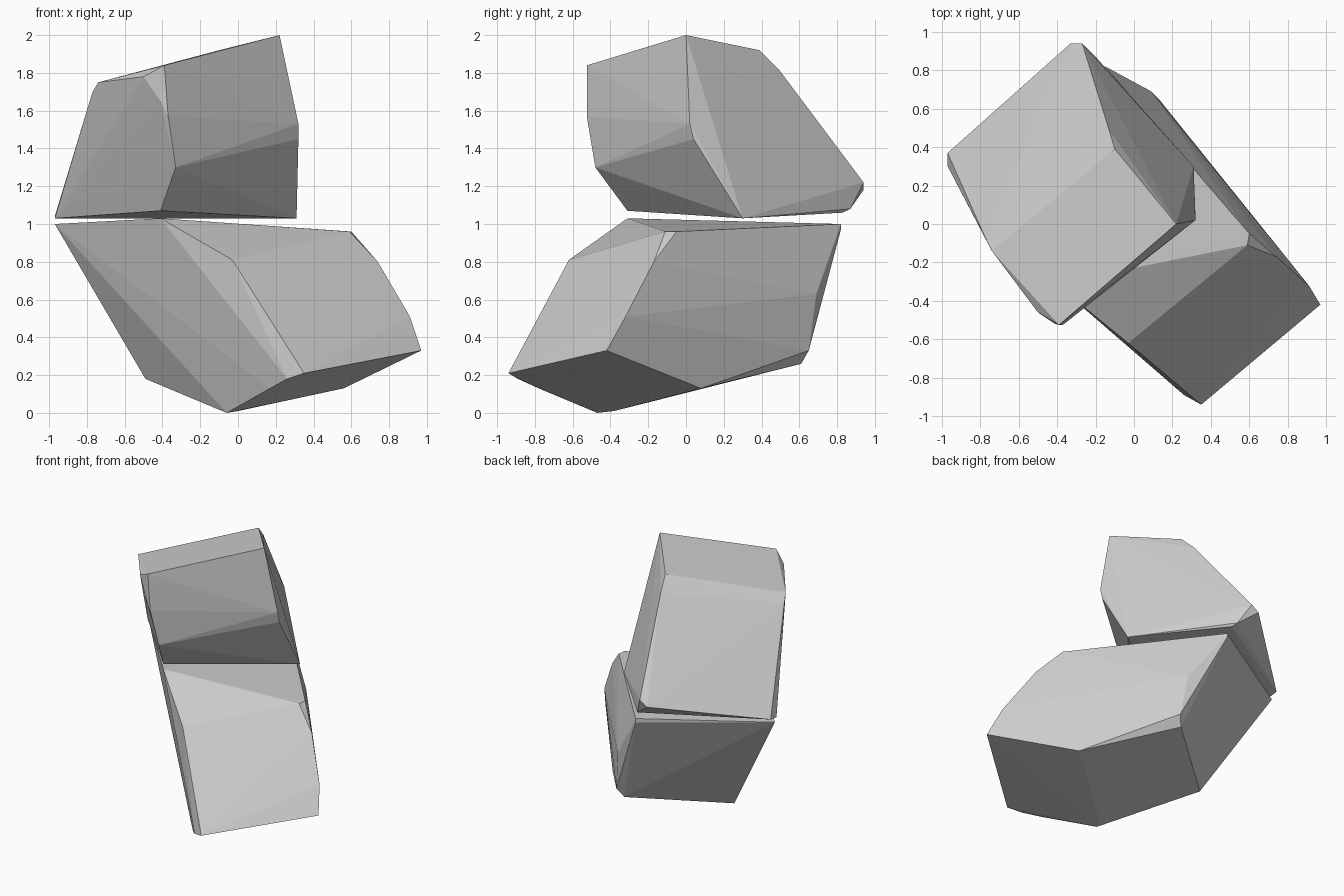
import bpy, bmesh


def boulder(name, right_end, left_end):
    """Chipped stone block: convex skin between two end outlines, flat faces."""
    bm = bmesh.new()
    for p in right_end + left_end:
        bm.verts.new(p)
    res = bmesh.ops.convex_hull(bm, input=bm.verts[:])
    loose = [v for v in bm.verts if not v.link_faces]
    bmesh.ops.delete(bm, geom=loose, context='VERTS')
    bmesh.ops.recalc_face_normals(bm, faces=bm.faces[:])
    mesh = bpy.data.meshes.new(name)
    bm.to_mesh(mesh)
    bm.free()
    obj = bpy.data.objects.new(name, mesh)
    bpy.context.collection.objects.link(obj)
    return obj


# Lower stone: both ends go round the outline, front foot to top to back
boulder(
    "lower_stone",
    [(0.97, -0.42, 0.33), (0.91, -0.32, 0.51), (0.74, -0.17, 0.80),
     (0.59, -0.11, 0.96), (0.60, -0.05, 0.96), (-0.15, 0.82, 1.00),
     (-0.15, 0.82, 0.97), (0.09, 0.69, 0.63), (0.13, 0.65, 0.33),
     (0.09, 0.61, 0.26), (0.56, 0.08, 0.13)],
    [(0.35, -0.94, 0.21), (0.26, -0.89, 0.18), (-0.03, -0.62, 0.81),
     (-0.41, -0.31, 1.03), (-0.97, 0.32, 1.00), (-0.49, 0.12, 0.18),
     (-0.06, -0.47, 0.0), (0.0, -0.38, 0.01), (0.17, -0.78, 0.13)],
)

# Upper stone, leaning on the lower one
boulder(
    "upper_stone",
    [(0.22, 0.0, 2.0), (-0.10, 0.39, 1.92), (-0.13, 0.49, 1.82),
     (-0.27, 0.94, 1.22), (-0.33, 0.94, 1.18), (-0.20, 0.87, 1.08),
     (-0.18, 0.83, 1.06), (0.31, 0.30, 1.03), (0.32, 0.04, 1.45),
     (0.32, 0.02, 1.53)],
    [(-0.39, -0.525, 1.84), (-0.50, -0.46, 1.78), (-0.74, -0.14, 1.75),
     (-0.77, -0.08, 1.70), (-0.97, 0.37, 1.04), (-0.97, 0.30, 1.03),
     (-0.41, -0.31, 1.07), (-0.33, -0.48, 1.30), (-0.24, -0.41, 1.33),
     (-0.37, -0.525, 1.57), (-0.41, -0.52, 1.65)],
)
